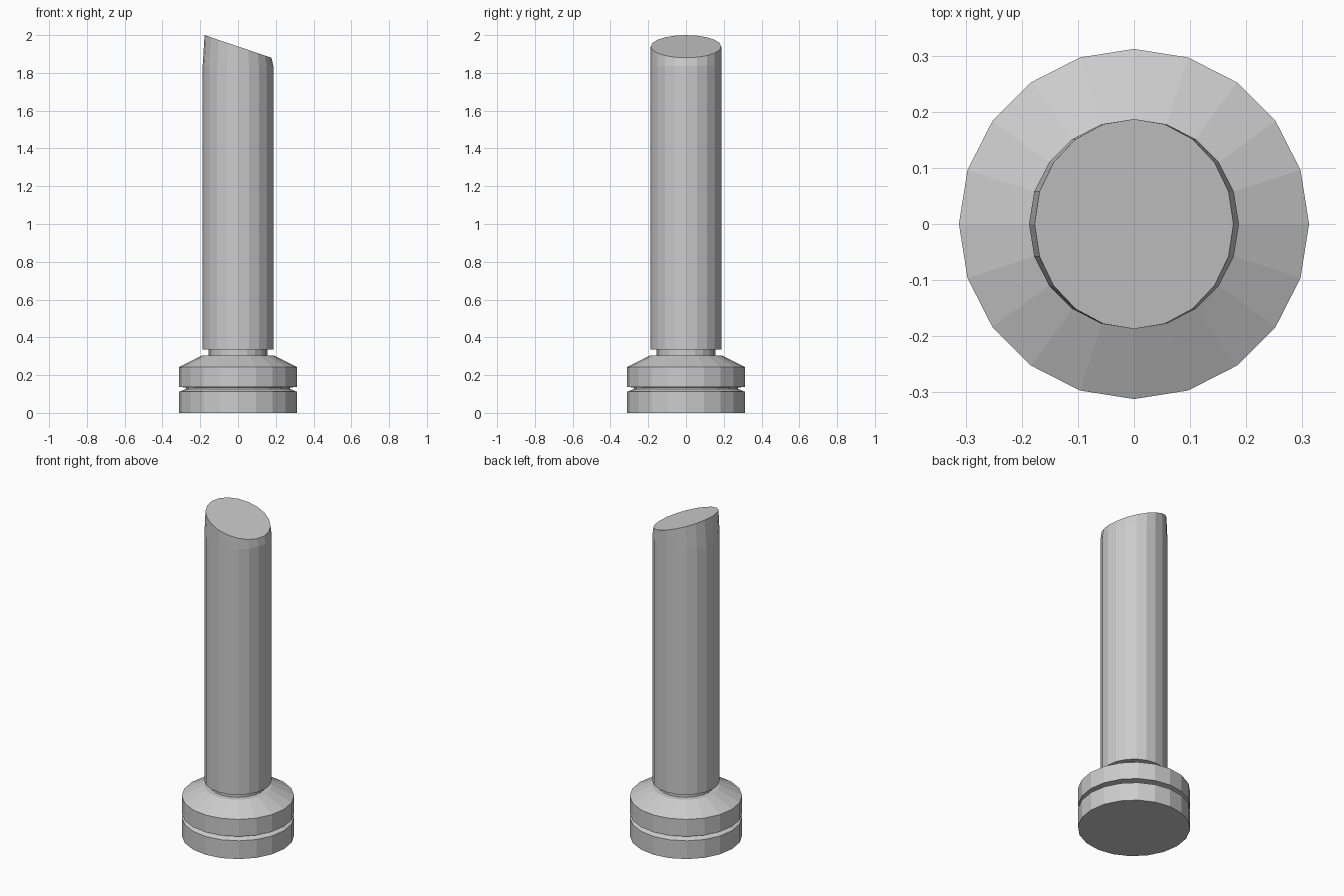
import bpy
import bmesh
from math import cos, sin, pi, radians
from mathutils import Matrix

if "Cube" in bpy.data.objects:
    bpy.data.objects.remove(bpy.data.objects["Cube"])

SIDES = 20


def lathe(name, profile, cap_bottom=False, cap_top=False, top_tilt=0.0):
    """Revolve (radius, z) points around z; optionally tilt the last ring about y."""
    bm = bmesh.new()
    rings = [[bm.verts.new((r * cos(2 * pi * i / SIDES), r * sin(2 * pi * i / SIDES), z))
              for i in range(SIDES)] for r, z in profile]
    if top_tilt:
        centre = (0, 0, profile[-1][1])
        bmesh.ops.rotate(bm, verts=rings[-1], cent=centre,
                         matrix=Matrix.Rotation(top_tilt, 3, 'Y'))
    for low, high in zip(rings, rings[1:]):
        for i in range(SIDES):
            j = (i + 1) % SIDES
            bm.faces.new((low[i], low[j], high[j], high[i]))
    if cap_bottom:
        bm.faces.new(rings[0][::-1])
    if cap_top:
        bm.faces.new(rings[-1])
    mesh = bpy.data.meshes.new(name)
    bm.to_mesh(mesh)
    bm.free()
    obj = bpy.data.objects.new(name, mesh)
    bpy.context.collection.objects.link(obj)
    return obj


# Base: lower disc, groove, upper ring, sloped shoulder and neck
lathe("base", [(0.312, 0), (0.312, 0.112), (0.275, 0.127), (0.275, 0.134),
               (0.312, 0.138), (0.312, 0.243), (0.187, 0.305),
               (0.155, 0.305), (0.155, 0.335)], cap_bottom=True)

# Post: straight shaft with a slanted top
lathe("post", [(0.155, 0.335), (0.187, 0.335), (0.187, 1.837), (0.187, 1.94)],
      cap_top=True, top_tilt=radians(18.7))
